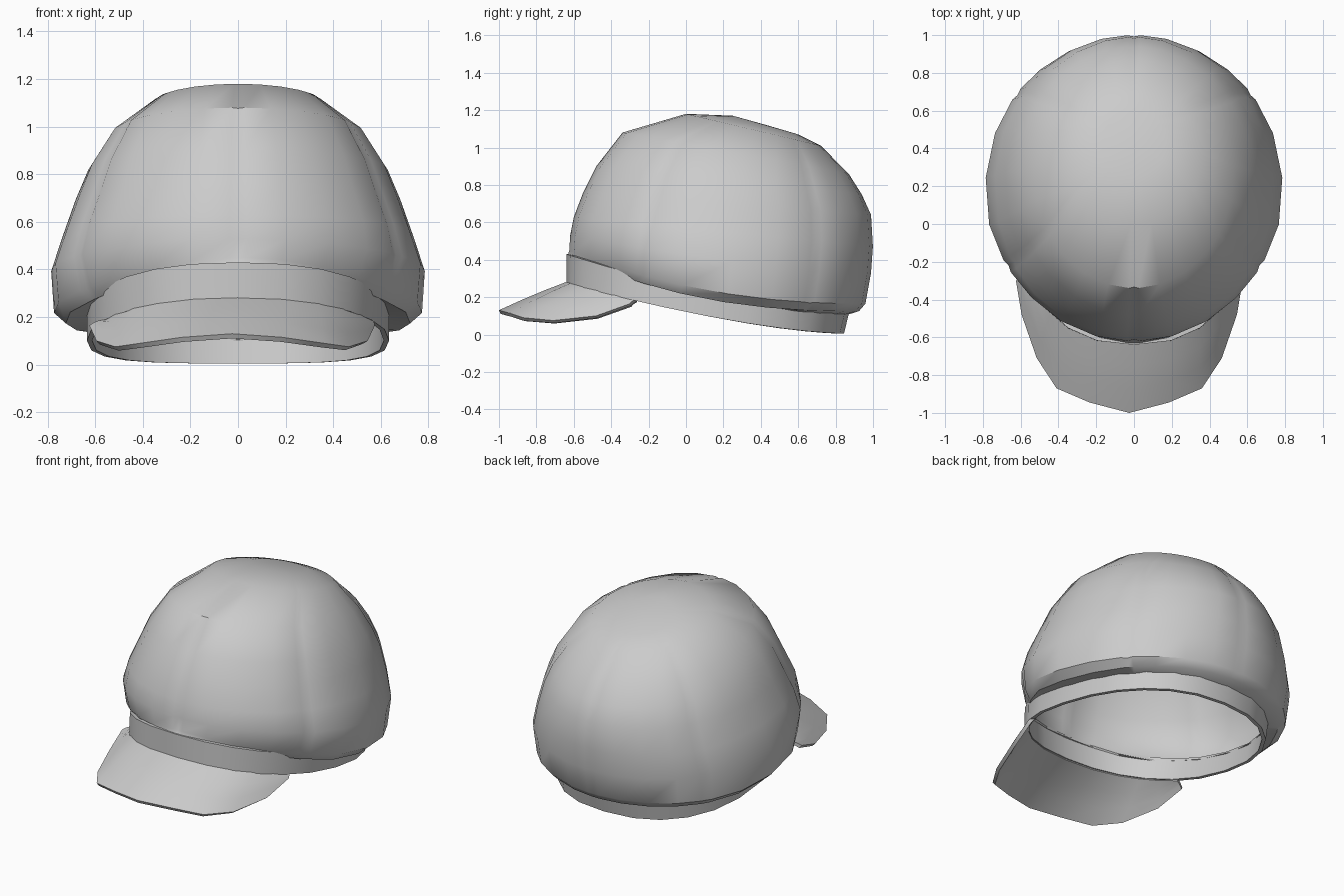
import bpy, bmesh
from math import sin, cos, radians, copysign

cube = bpy.data.objects.get("Cube")
if cube:
    bpy.data.objects.remove(cube, do_unlink=True)

cloth = bpy.data.materials.new("grey cloth")
cloth.use_nodes = True
GREY = (0.6, 0.6, 0.6, 1)
cloth.diffuse_color = GREY
cloth.node_tree.nodes["Principled BSDF"].inputs["Base Color"].default_value = GREY


def ring_point(a, front, back, rx, power, square=2.0, pinch=0.0):
    """Point on a tilted oval; a = 0 faces front, front/back are (y, z)."""
    s, c = [copysign(abs(v) ** (2 / square), v) for v in (sin(a), cos(a))]
    t = min(1, max(0, (0.87 - cos(a)) / 0.7))
    rx -= pinch * (1 - t * t * (3 - 2 * t))
    u = (1 - c) / 2
    y = front[0] + (back[0] - front[0]) * u
    z = back[1] + (front[1] - back[1]) * (1 - u) ** power
    return (rx * s, y, z)


def loft(name, rows, closed=True, apex=None, loop_rows=False, thickness=0):
    """Skin rows of points with quads, optionally closing to an apex."""
    bm = bmesh.new()
    grid = [[bm.verts.new(p) for p in row] for row in rows]
    n = len(grid[0])
    pairs = list(zip(grid, grid[1:]))
    if loop_rows:
        pairs.append((grid[-1], grid[0]))
    for low, high in pairs:
        for i in range(n if closed else n - 1):
            j = (i + 1) % n
            bm.faces.new((low[i], low[j], high[j], high[i]))
    if apex:
        tip = bm.verts.new(apex)
        for i in range(n):
            bm.faces.new((grid[-1][i], grid[-1][(i + 1) % n], tip))
    if closed:
        bmesh.ops.recalc_face_normals(bm, faces=bm.faces)
    mesh = bpy.data.meshes.new(name)
    bm.to_mesh(mesh)
    bm.free()
    obj = bpy.data.objects.new(name, mesh)
    bpy.context.collection.objects.link(obj)
    mesh.materials.append(cloth)
    for other in bpy.context.selected_objects:
        other.select_set(False)
    obj.select_set(True)
    bpy.context.view_layer.objects.active = obj
    if thickness:
        mod = obj.modifiers.new("thickness", "SOLIDIFY")
        mod.thickness = thickness
        bpy.ops.object.modifier_apply(modifier=mod.name)
    bpy.ops.object.shade_smooth_by_angle(angle=radians(35))


# Crown: six sewn panels, rings tilt back towards the point where seams meet
rings = [  # front (y, z), back (y, z), half width, tilt power, squareness, pinch
    ((-0.615, 0.41), (0.845, 0.10), 0.612, 1.5, 2.3, 0),
    ((-0.63, 0.43), (0.925, 0.125), 0.725, 2.4, 2.05, 0.10),
    ((-0.625, 0.45), (0.96, 0.165), 0.775, 2.2, 2.05, 0.08),
    ((-0.62, 0.53), (0.99, 0.33), 0.787, 1.5, 2.05, 0.03),
    ((-0.60, 0.63), (1.0, 0.47), 0.737, 1, 2.05, 0),
    ((-0.55, 0.76), (0.99, 0.64), 0.683, 1, 2, 0),
    ((-0.48, 0.90), (0.94, 0.75), 0.63, 1, 2, 0),
    ((-0.34, 1.08), (0.87, 0.86), 0.53, 1, 2, 0),
    ((0.0, 1.18), (0.72, 1.01), 0.36, 1, 2, 0),
    ((0.25, 1.17), (0.60, 1.07), 0.17, 1, 2, 0),
]
seams = (0, 60, 128, 180, 232, 300, 360)
angles = []
for a, b in zip(seams, seams[1:]):
    angles += [a, a + 2.5] + [a + (b - a) * f for f in (0.25, 0.5, 0.75)] + [b - 2.5]
crown_rows = []
for k, ring in enumerate(rings):
    row = []
    for a in angles:
        x, y, z = ring_point(radians(a), *ring)
        if 1 < k < 8 and a in seams:  # stitched seam groove
            x, y, z = x * 0.988, y + (0.3 - y) * 0.01, z - 0.003
        row.append((x, y, z))
    crown_rows.append(row)
loft("crown", crown_rows, apex=(0, 0.43, 1.12), thickness=0.006)

# Head band: closed rectangular section swept round the tilted oval
band_top, band_low = ((-0.64, 0.43), (0.87, 0.11)), ((-0.64, 0.275), (0.845, 0.005))
band_rows = []
for (front, back), inset in ((band_top, 0), (band_low, 0), (band_low, 0.022), (band_top, 0.022)):
    band_rows.append([ring_point(radians(a), (front[0] + inset, front[1]),
                                 (back[0] - inset, back[1]), 0.635 - inset, 1.5, 2.3)
                      for a in range(0, 360, 15)])
loft("head_band", band_rows, loop_rows=True)

# Visor: drooping brim from the lower band edge to a slightly offset outer edge
outer = [(0, -1.0, 0.13), (0.21, -0.945, 0.115), (0.385, -0.87, 0.09),
         (0.49, -0.71, 0.075), (0.57, -0.48, 0.1), (0.6, -0.3, 0.165)]
visor_rows = []
for i in range(-5, 6):
    side = -1 if i < 0 else 1
    a = (0, 15, 30, 42, 53, 63)[abs(i)]
    root = ring_point(radians(a), (-0.63, 0.285), (0.835, 0.01), 0.625, 1.5, 2.3)
    column = []
    for k in range(4):
        t = k / 3
        x, y, z = [p + (q - p) * t for p, q in zip(root, outer[abs(i)])]
        column.append((side * x - 0.025 * t, y, z + 0.02 * t * (1 - t)))
    visor_rows.append(column)
loft("visor", visor_rows, closed=False, thickness=0.022)
